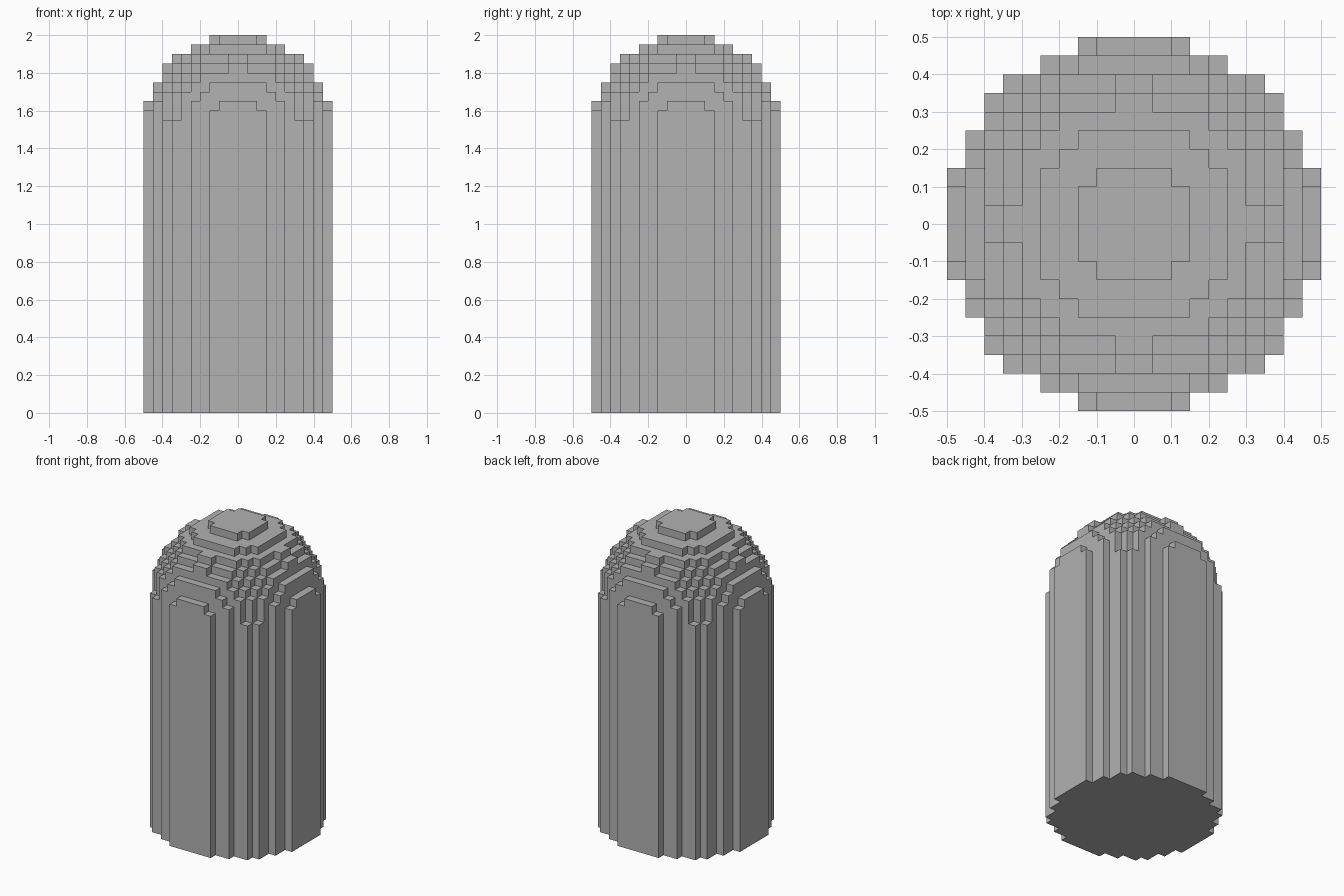
import bpy
import bmesh
import math

if "Cube" in bpy.data.objects:
    bpy.data.objects.remove(bpy.data.objects["Cube"], do_unlink=True)

CELL = 0.05       # block size
RADIUS = 10       # radius in blocks
SHAFT = 1.5       # height where the dome begins

# Plain grey stone
grey = bpy.data.materials.new("plain_grey")
grey.use_nodes = True
colour = (0.445, 0.445, 0.445, 1)
grey.diffuse_color = colour
grey.node_tree.nodes["Principled BSDF"].inputs["Base Color"].default_value = colour


def column_height(i, j):
    """Top of the block column at cell (i, j): shaft plus a stepped hemisphere."""
    room = RADIUS ** 2 - (i + 0.5) ** 2 - (j + 0.5) ** 2
    if room < 0.25:
        return 0
    return SHAFT + CELL * math.floor(math.sqrt(room) + 0.5)


bm = bmesh.new()


def quad(points):
    bm.faces.new([bm.verts.new((x * CELL, y * CELL, z)) for x, y, z in points])


# Domed column: top, base and exposed walls of every block column
for i in range(-RADIUS, RADIUS):
    for j in range(-RADIUS, RADIUS):
        top = column_height(i, j)
        if not top:
            continue
        ring = [(i, j), (i + 1, j), (i + 1, j + 1), (i, j + 1)]
        quad([(x, y, top) for x, y in ring])
        quad([(x, y, 0) for x, y in reversed(ring)])
        sides = [(0, -1), (1, 0), (0, 1), (-1, 0)]
        for k, (di, dj) in enumerate(sides):
            low = column_height(i + di, j + dj)
            if low < top:
                a, b = ring[k], ring[(k + 1) % 4]
                quad([(*a, low), (*b, low), (*b, top), (*a, top)])

bmesh.ops.remove_doubles(bm, verts=bm.verts, dist=CELL / 100)
mesh = bpy.data.meshes.new("domed_column")
bm.to_mesh(mesh)
bm.free()
mesh.materials.append(grey)
column = bpy.data.objects.new("domed_column", mesh)
bpy.context.collection.objects.link(column)
